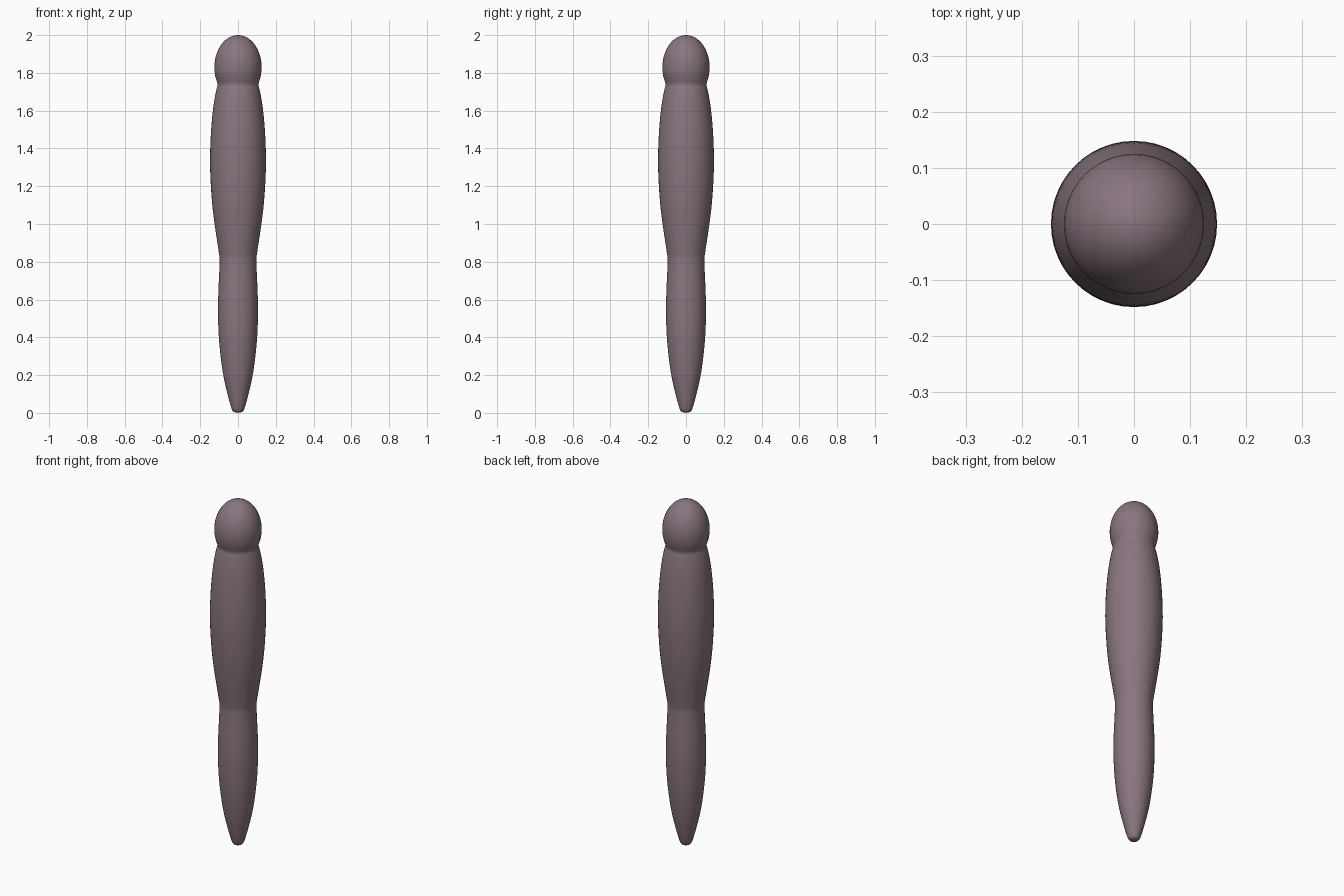
import bpy, bmesh, math

if "Cube" in bpy.data.objects:
    bpy.data.objects.remove(bpy.data.objects["Cube"])

SIDES = 48

# Flat mauve colour
mauve = bpy.data.materials.new("dusty mauve")
mauve.diffuse_color = (0.25, 0.18, 0.215, 1)
mauve.use_nodes = True
mauve.node_tree.nodes["Principled BSDF"].inputs["Base Color"].default_value = mauve.diffuse_color


def smooth_curve(pts, steps=4):
    """Catmull-Rom points through (radius, z) pairs."""
    out = []
    for i in range(len(pts) - 1):
        p0, p1 = pts[max(i - 1, 0)], pts[i]
        p2, p3 = pts[i + 1], pts[min(i + 2, len(pts) - 1)]
        for s in range(steps):
            t = s / steps
            out.append(tuple(
                0.5 * (2 * b + (c - a) * t + (2 * a - 5 * b + 4 * c - d) * t * t
                       + (3 * b - a - 3 * c + d) * t ** 3)
                for a, b, c, d in zip(p0, p1, p2, p3)))
    return out + [pts[-1]]


def lathe(name, profile, bottom, top):
    """Round body from rings, closed by a pole at each end."""
    bm = bmesh.new()
    rings = []
    for r, z in profile:
        rings.append([bm.verts.new((r * math.cos(a), r * math.sin(a), z))
                      for a in (2 * math.pi * k / SIDES for k in range(SIDES))])
    low, high = bm.verts.new((0, 0, bottom)), bm.verts.new((0, 0, top))
    for k in range(SIDES):
        n = (k + 1) % SIDES
        for a, b in zip(rings, rings[1:]):
            bm.faces.new((a[k], a[n], b[n], b[k]))
        bm.faces.new((low, rings[0][n], rings[0][k]))
        bm.faces.new((high, rings[-1][k], rings[-1][n]))
    for f in bm.faces:
        f.smooth = True
    mesh = bpy.data.meshes.new(name)
    bm.to_mesh(mesh)
    bm.free()
    mesh.materials.append(mauve)
    obj = bpy.data.objects.new(name, mesh)
    bpy.context.collection.objects.link(obj)
    return obj


# Lower section: blunt tip, gentle bulge, waist
lower = [(0.024, 0.005), (0.034, 0.022), (0.053, 0.09), (0.076, 0.19), (0.092, 0.3),
         (0.102, 0.41), (0.106, 0.53), (0.104, 0.64), (0.0995, 0.74), (0.097, 0.82)]
# Upper section: long swelling from waist to neck
upper = [(0.097, 0.82), (0.109, 0.9), (0.124, 1.0), (0.136, 1.1), (0.144, 1.21),
         (0.148, 1.33), (0.144, 1.47), (0.133, 1.6), (0.119, 1.69), (0.107, 1.738)]
# Head: rounded egg above the neck crease
head = [(0.125 * math.cos(a), 1.83 + 0.17 * math.sin(a))
        for a in (math.radians(-33 + 120 * i / 20) for i in range(1, 21))]

lathe("rounded_body", smooth_curve(lower)[:-1] + smooth_curve(upper) + head, 0.0, 2.0)
